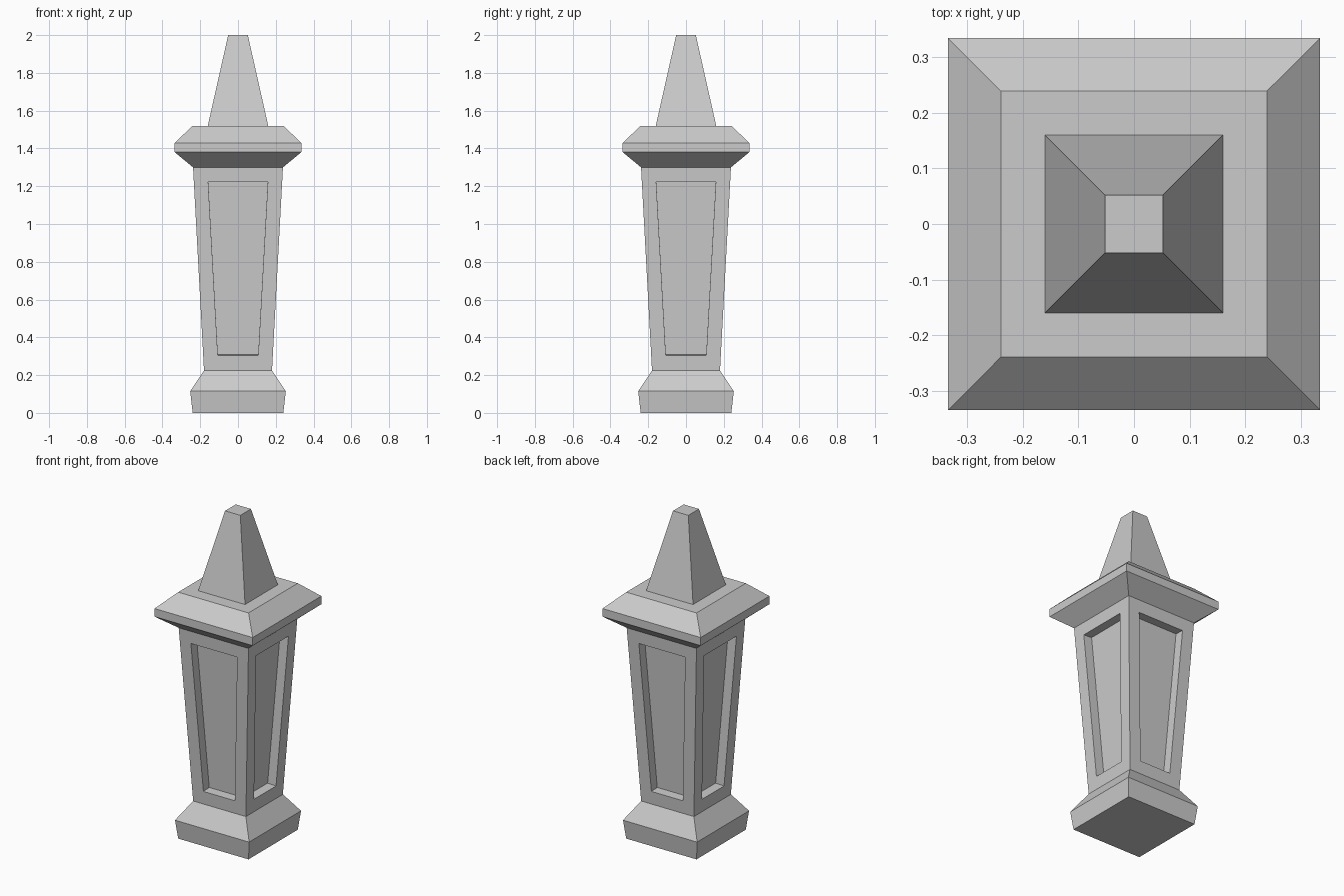
import bpy
import bmesh
from mathutils import Vector

cube = bpy.data.objects.get("Cube")
if cube:
    bpy.data.objects.remove(cube, do_unlink=True)

# One stone colour
stone = bpy.data.materials.new("grey stone")
stone.use_nodes = True
colour = (0.6, 0.6, 0.6, 1.0)
stone.diffuse_color = colour
stone.node_tree.nodes["Principled BSDF"].inputs["Base Color"].default_value = colour

SIDES = [Vector((0, -1, 0)), Vector((1, 0, 0)), Vector((0, 1, 0)), Vector((-1, 0, 0))]


def corners(half, z):
    return [(-half, -half, z), (half, -half, z), (half, half, z), (-half, half, z)]


def finish(bm, name):
    bmesh.ops.recalc_face_normals(bm, faces=bm.faces)
    mesh = bpy.data.meshes.new(name)
    bm.to_mesh(mesh)
    bm.free()
    mesh.materials.append(stone)
    obj = bpy.data.objects.new(name, mesh)
    bpy.context.collection.objects.link(obj)


def square_stack(name, profile, bottom=True, top=True):
    """Square rings of (half width, height) joined into a faceted solid."""
    bm = bmesh.new()
    rings = [[bm.verts.new(c) for c in corners(h, z)] for h, z in profile]
    for low, high in zip(rings, rings[1:]):
        for i in range(4):
            j = (i + 1) % 4
            bm.faces.new((low[i], low[j], high[j], high[i]))
    if bottom:
        bm.faces.new(rings[0][::-1])
    if top:
        bm.faces.new(rings[-1])
    finish(bm, name)


def recessed_shaft(name, low, high, panel_low, panel_high, depth):
    """Tapered shaft with a sunken tapered panel on each of its four sides."""
    bm = bmesh.new()
    slope = (high[0] - low[0]) / (high[1] - low[1])
    inward = Vector((0, 0, slope)).normalized() * 0
    for out in SIDES:
        across = Vector((-out.y, out.x, 0))

        def on_face(u, z):
            return out * (low[0] + slope * (z - low[1])) + across * u + Vector((0, 0, z))

        def quad(bottom, top):
            return [on_face(s * h, z) for s, (h, z) in
                    ((-1, bottom), (1, bottom), (1, top), (-1, top))]

        inward = (Vector((0, 0, slope)) - out).normalized() * depth
        outer = quad(low, high)
        rim = quad(panel_low, panel_high)
        sunk = [p + inward for p in rim]
        loops = [[bm.verts.new(p) for p in loop] for loop in (outer, rim, sunk)]
        for a, b in zip(loops, loops[1:]):
            for i in range(4):
                j = (i + 1) % 4
                bm.faces.new((a[i], a[j], b[j], b[i]))
        bm.faces.new(loops[-1])
    bmesh.ops.remove_doubles(bm, verts=bm.verts, dist=0.0001)
    # Close the ends so the shaft is a solid
    bmesh.ops.holes_fill(bm, edges=[e for e in bm.edges if e.is_boundary], sides=4)
    finish(bm, name)


# Flared foot
square_stack("base", [(0.24, 0), (0.253, 0.115), (0.18, 0.225)])

# Shaft with sunken panels
recessed_shaft("shaft", (0.18, 0.225), (0.238, 1.30),
               (0.107, 0.305), (0.158, 1.223), 0.057)

# Overhanging cap
square_stack("cap", [(0.238, 1.30), (0.335, 1.38), (0.335, 1.43), (0.24, 1.52)])

# Blunt spire
square_stack("spire", [(0.16, 1.52), (0.052, 2.0)], bottom=False)
